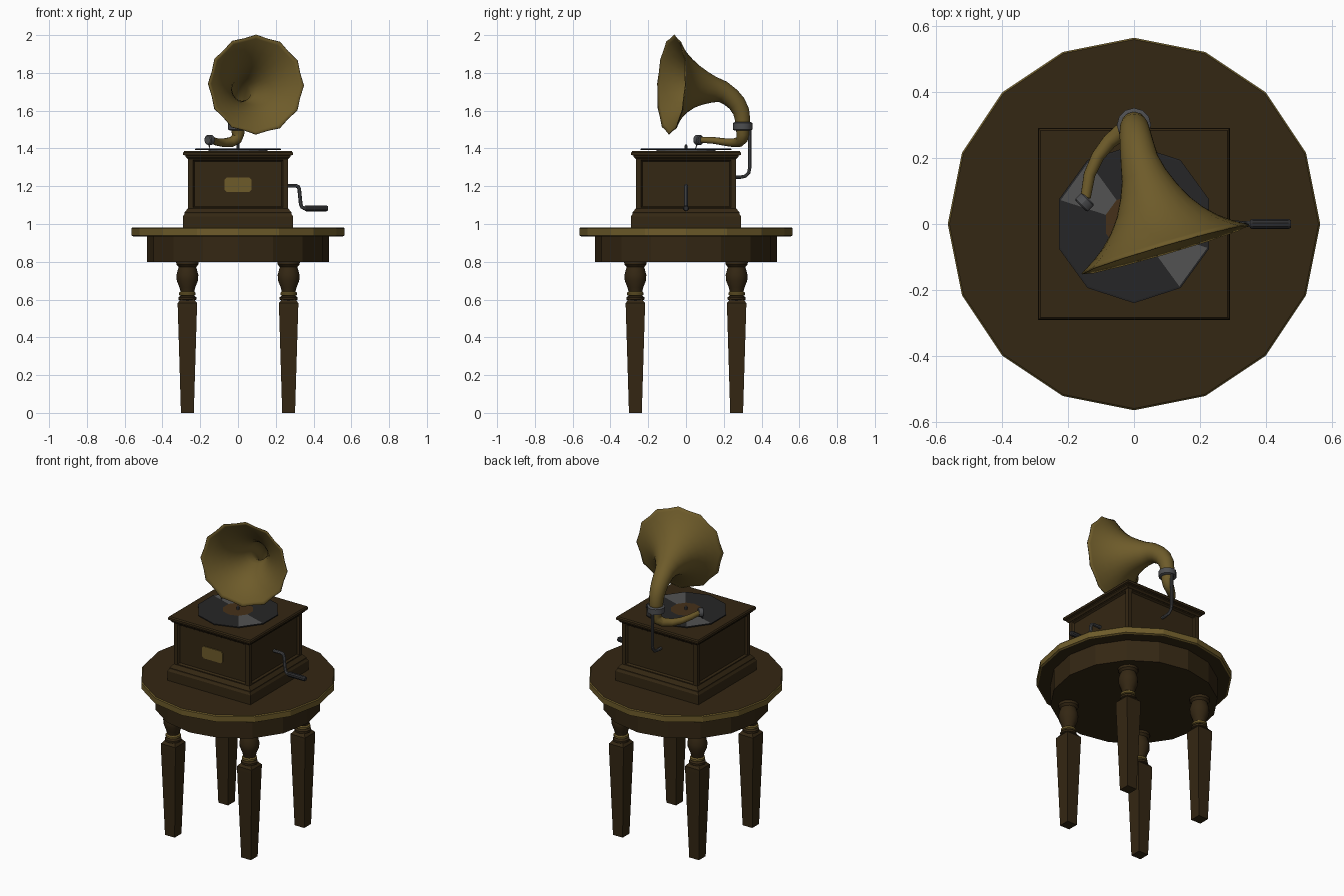
import bpy, bmesh, math
from mathutils import Vector, Matrix

if "Cube" in bpy.data.objects:
    bpy.data.objects.remove(bpy.data.objects["Cube"])


def mat(name, c):
    m = bpy.data.materials.new(name)
    m.diffuse_color = (*c, 1)
    m.use_nodes = True
    m.node_tree.nodes["Principled BSDF"].inputs["Base Color"].default_value = m.diffuse_color
    return m


WOOD = mat("dark wood", (0.034, 0.020, 0.0065))
BRASS = mat("aged brass", (0.155, 0.105, 0.023))
STEEL = mat("grey steel", (0.075, 0.077, 0.082))
VINYL = mat("record black", (0.019, 0.019, 0.020))
SHEEN = mat("record sheen", (0.085, 0.085, 0.085))
LABEL = mat("record label", (0.060, 0.030, 0.010))
GRIP = mat("black grip", (0.028, 0.028, 0.030))


def finish(name, bm, mats, smooth=None):
    bmesh.ops.recalc_face_normals(bm, faces=bm.faces)
    me = bpy.data.meshes.new(name)
    bm.to_mesh(me)
    bm.free()
    for m in mats:
        me.materials.append(m)
    if smooth:
        me.shade_smooth()
        me.set_sharp_from_angle(angle=math.radians(smooth))
    ob = bpy.data.objects.new(name, me)
    bpy.context.collection.objects.link(ob)
    return ob


def skin(bm, rings, caps=True):
    """Bridge a list of equal vertex rings with quads; returns faces by segment."""
    n = len(rings[0])
    segs = []
    for a, b in zip(rings, rings[1:]):
        segs.append([bm.faces.new((a[i], a[(i + 1) % n], b[(i + 1) % n], b[i])) for i in range(n)])
    if caps:
        bm.faces.new(rings[0][::-1])
        bm.faces.new(rings[-1])
    return segs


def lathe(name, prof, n, mats, rule=None, at=(0, 0), phase=0.0, smooth=None):
    """Revolve (radius, z) points; n=4 gives square parts, radius = half width."""
    bm = bmesh.new()
    k = math.sqrt(2) if n == 4 else 1
    ph = math.pi / 4 if n == 4 else phase
    rings = [[bm.verts.new((at[0] + k * r * math.cos(ph + math.tau * i / n),
                            at[1] + k * r * math.sin(ph + math.tau * i / n), z))
              for i in range(n)] for r, z in prof]
    segs = skin(bm, rings)
    for s, faces in enumerate(segs):
        for i, f in enumerate(faces):
            f.material_index = rule(s, i) if rule else 0
    return finish(name, bm, mats, smooth)


def tube(name, path, m, n=10, scallop=None, caps=True, smooth=40):
    """Sweep a circle along (x, y, z, radius) points."""
    pts = [Vector(p[:3]) for p in path]
    bm = bmesh.new()
    rings, u = [], None
    for j, p in enumerate(pts):
        t = (pts[min(j + 1, len(pts) - 1)] - pts[max(j - 1, 0)]).normalized()
        if u is None:
            u = t.orthogonal()
        u = (u - t * u.dot(t)).normalized()
        v = t.cross(u)
        ring = []
        for i in range(n):
            a = math.tau * i / n
            r = path[j][3] * (1 + (scallop(j, a) if scallop else 0))
            ring.append(bm.verts.new(p + u * r * math.cos(a) + v * r * math.sin(a)))
        rings.append(ring)
    skin(bm, rings, caps)
    return finish(name, bm, [m], smooth)


# Table: round top with brass edge, apron
lathe("table_top", [(0.555, 0.935), (0.565, 0.94), (0.565, 0.975), (0.56, 0.981)], 16,
      [WOOD, BRASS], lambda s, i: 1)
lathe("table_apron", [(0.483, 0.80), (0.483, 0.936)], 16, [WOOD])

# Four legs: square taper below, turned vase above with a brass ring
turned = [(0.03, 0.59), (0.048, 0.60), (0.048, 0.612), (0.036, 0.62), (0.044, 0.624),
          (0.044, 0.636), (0.036, 0.642), (0.042, 0.665), (0.056, 0.70), (0.058, 0.73),
          (0.05, 0.76), (0.046, 0.772), (0.058, 0.785), (0.06, 0.805)]
for sx, sy, tag in ((-1, -1, "front_left"), (1, -1, "front_right"), (-1, 1, "back_left"), (1, 1, "back_right")):
    pos = (0.268 * sx, 0.268 * sy)
    lathe(tag + "_leg", [(0.034, 0), (0.051, 0.56), (0.051, 0.582), (0.032, 0.605)], 4, [WOOD], at=pos)
    lathe(tag + "_leg_turning", turned, 12, [WOOD, BRASS],
          lambda s, i: 1 if 3 <= s <= 5 else 0, at=pos, smooth=35)

# Cabinet: plinth, panelled body, lid
lathe("cabinet_plinth", [(0.292, 0.981), (0.292, 1.04), (0.284, 1.052), (0.284, 1.06), (0.266, 1.082)], 4, [WOOD])
bm = bmesh.new()
bmesh.ops.create_cube(bm, size=1, matrix=Matrix.Translation((0, 0, 1.2125)) @ Matrix.Diagonal((0.53, 0.53, 0.305, 1)))
sides = [f for f in bm.faces if abs(f.normal.z) < 0.5]
bmesh.ops.inset_individual(bm, faces=sides, thickness=0.038)
bmesh.ops.inset_individual(bm, faces=sides, thickness=0.01, depth=-0.012)
finish("cabinet_body", bm, [WOOD])
lathe("cabinet_lid", [(0.268, 1.345), (0.278, 1.355), (0.278, 1.362), (0.29, 1.366), (0.29, 1.379), (0.284, 1.386)],
      4, [WOOD])

# Brass name plate with clipped corners
bm = bmesh.new()
outline = []
for sx, sz in ((1, 1), (-1, 1), (-1, -1), (1, -1)):
    pair = [(0.072 * sx, 0.026 * sz), (0.06 * sx, 0.038 * sz)]
    outline += pair if sx * sz > 0 else pair[::-1]
skin(bm, [[bm.verts.new((x, y, 1.208 + z)) for x, z in outline] for y in (-0.25, -0.259)])
finish("front_plate", bm, [BRASS])

# Turntable and record with two sheen wedges and a paper label
lathe("turntable", [(0.155, 1.383), (0.155, 1.393)], 16, [STEEL])


def record_rule(s, i):
    if s == 3:
        return 2
    return 1 if s == 2 and i in (1, 6) else 0


lathe("record", [(0.24, 1.392), (0.24, 1.398), (0.234, 1.399), (0.09, 1.399), (0.008, 1.399)],
      10, [VINYL, SHEEN, LABEL], record_rule, phase=math.pi / 2)
lathe("spindle", [(0.008, 1.39), (0.008, 1.415), (0.004, 1.42)], 8, [STEEL])

# Horn: tapering elbow opening into a scalloped bell
d = Vector((0.28, -0.958, 0.045)).normalized()
mouth = Vector((0.095, -0.075, 1.738))
path = [(0, 0.30, 1.50, 0.037), (0, 0.30, 1.55, 0.040), (0.001, 0.292, 1.595, 0.044),
        (0.004, 0.27, 1.637, 0.048), (0.009, 0.238, 1.67, 0.052)]
for s, r in ((0.28, 0.058), (0.23, 0.070), (0.18, 0.090), (0.13, 0.116), (0.09, 0.146),
             (0.055, 0.180), (0.028, 0.214), (0.010, 0.242), (0, 0.259)):
    p = mouth - d * s
    path.append((p.x, p.y, p.z - 0.32 * s * s, r))
last = len(path) - 1
horn = tube("horn", path, BRASS, 24,
            lambda j, a: 0.024 * max(0, (j - last + 4) / 4) * math.cos(12 * a), caps=False, smooth=50)
mod = horn.modifiers.new("thickness", "SOLIDIFY")
mod.thickness = 0.005

# Collar, tone arm, sound box, needle
lathe("horn_collar", [(0.042, 1.495), (0.052, 1.50), (0.052, 1.534), (0.042, 1.54)], 12, [STEEL],
      at=(0, 0.30), smooth=35)
tube("tone_arm", [(0, 0.30, 1.51, 0.038), (0, 0.30, 1.475, 0.034), (-0.008, 0.297, 1.45, 0.031),
                  (-0.035, 0.282, 1.434, 0.027), (-0.075, 0.25, 1.43, 0.023), (-0.11, 0.205, 1.434, 0.020),
                  (-0.135, 0.15, 1.442, 0.018), (-0.147, 0.08, 1.446, 0.016)], BRASS, 12)
c, ax = Vector((-0.15, 0.066, 1.445)), Vector((-0.7, -0.7, 0)).normalized()
tube("sound_box", [(*(c + ax * s), r) for s, r in ((-0.016, 0.022), (-0.012, 0.027), (0.012, 0.027), (0.016, 0.022))],
     STEEL, 12, smooth=30)
tube("needle", [(-0.152, 0.06, 1.425, 0.004), (-0.152, 0.05, 1.399, 0.002)], STEEL, 6)

# Rear support bracket
tube("horn_bracket", [(0, 0.338, 1.51, 0.009), (0, 0.338, 1.30, 0.009), (0, 0.332, 1.272, 0.009),
                      (0, 0.316, 1.254, 0.009), (0, 0.29, 1.248, 0.009), (0, 0.25, 1.248, 0.009)], STEEL, 8)

# Winding crank with grip
tube("crank_rod", [(0.245, 0, 1.203, 0.010), (0.305, 0, 1.203, 0.010), (0.318, 0, 1.198, 0.010),
                   (0.324, 0, 1.185, 0.010), (0.332, 0, 1.105, 0.010), (0.338, 0, 1.09, 0.010),
                   (0.35, 0, 1.083, 0.010), (0.37, 0, 1.083, 0.010)], STEEL, 8)
tube("crank_grip", [(0.352, 0, 1.083, 0.012), (0.36, 0, 1.083, 0.016), (0.468, 0, 1.083, 0.016),
                    (0.476, 0, 1.083, 0.012)], GRIP, 10, smooth=30)
